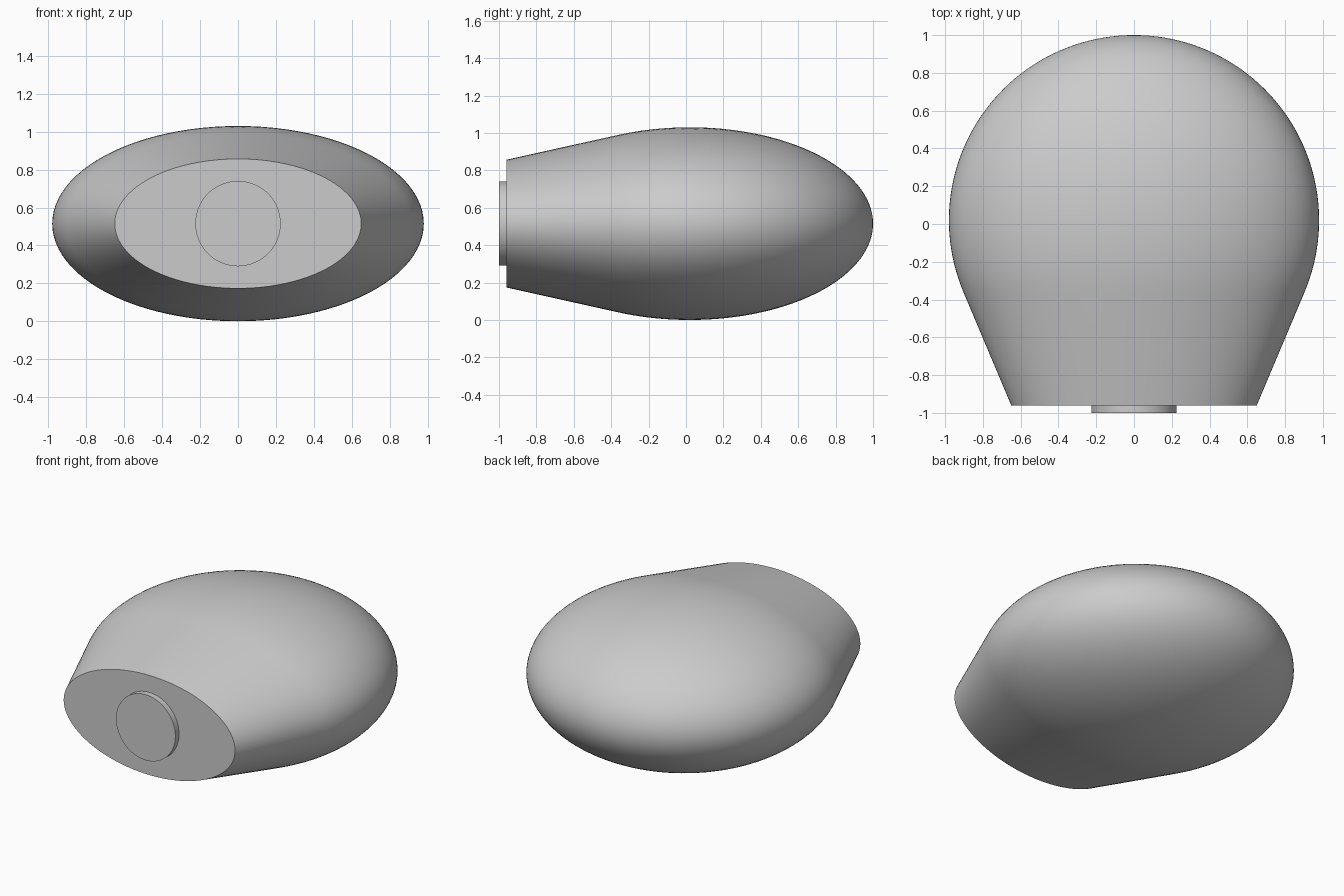
import bpy, bmesh, math
from mathutils import Matrix, Vector

cube = bpy.data.objects.get("Cube")
if cube:
    bpy.data.objects.remove(cube, do_unlink=True)

# One plain grey for everything
grey = bpy.data.materials.new("light grey")
grey.use_nodes = True
colour = (0.6, 0.6, 0.6, 1)
grey.diffuse_color = colour
grey.node_tree.nodes["Principled BSDF"].inputs["Base Color"].default_value = colour

CENTRE_Z = 0.515
SEGMENTS = 96


def lathe(name, profile, flatten=1.0):
    """Spin (radius, y) points about the y axis, then flatten vertically."""
    bm = bmesh.new()
    verts = [bm.verts.new((r, y, 0)) for r, y in profile]
    edges = [bm.edges.new(pair) for pair in zip(verts, verts[1:])]
    bmesh.ops.spin(bm, geom=verts + edges, cent=(0, 0, 0), axis=(0, 1, 0),
                   angle=math.tau, steps=SEGMENTS, use_duplicate=False)
    bmesh.ops.remove_doubles(bm, verts=bm.verts, dist=1e-4)
    # Close any open ends with a flat cap
    rim = [e for e in bm.edges if e.is_boundary]
    if rim:
        bmesh.ops.holes_fill(bm, edges=rim, sides=0)
    bmesh.ops.recalc_face_normals(bm, faces=bm.faces)
    bmesh.ops.transform(bm, verts=bm.verts, matrix=Matrix.Diagonal((1, 1, flatten, 1)))
    mesh = bpy.data.meshes.new(name)
    bm.to_mesh(mesh)
    bm.free()
    mesh.materials.append(grey)
    obj = bpy.data.objects.new(name, mesh)
    obj.location.z = CENTRE_Z
    bpy.context.collection.objects.link(obj)
    bpy.ops.object.select_all(action='DESELECT')
    obj.select_set(True)
    bpy.context.view_layer.objects.active = obj
    bpy.ops.object.shade_smooth_by_angle(angle=math.radians(30))
    return obj


# Flattened bulb: a round arc running tangentially into a straight tapered neck
RADIUS, ARC_Y = 0.98, 0.02
NECK = Vector((0.65, -0.96))
to_neck = NECK - Vector((0, ARC_Y))
tangent = math.atan2(to_neck.y, to_neck.x) + math.acos(RADIUS / to_neck.length)

STEPS = 48
profile = [(NECK.x, NECK.y)]
for i in range(STEPS + 1):
    a = tangent + (math.pi / 2 - tangent) * i / STEPS
    profile.append((RADIUS * math.cos(a), ARC_Y + RADIUS * math.sin(a)))
lathe("bulb_body", profile, CENTRE_Z / RADIUS)

# Short round stud on the flat front end
lathe("front_stud", [(0.225, -1.0), (0.225, -0.96)])
